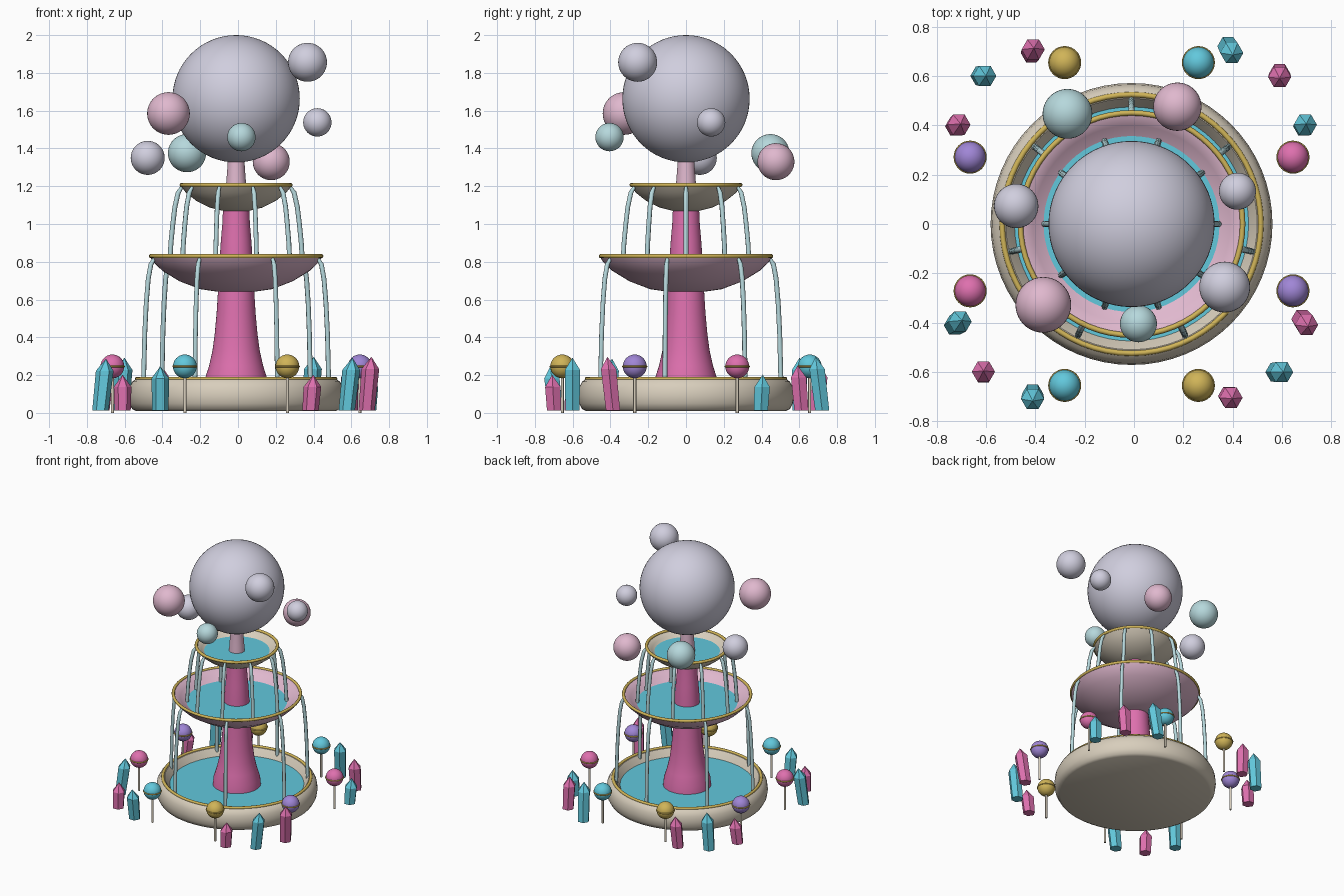
import bpy, bmesh, math
from mathutils import Matrix, Vector

cube = bpy.data.objects.get("Cube")
if cube:
    bpy.data.objects.remove(cube)

CENTER = Vector((-0.01, 0, 0))


def material(name, *rgb):
    linear = [(c / 255 / 12.92) if c < 11 else ((c / 255 + 0.055) / 1.055) ** 2.4 for c in rgb]
    mat = bpy.data.materials.new(name)
    mat.use_nodes = True
    mat.diffuse_color = (*linear, 1)
    mat.node_tree.nodes["Principled BSDF"].inputs["Base Color"].default_value = (*linear, 1)
    return mat


cream = material("cream_stone", 216, 206, 188)
blush = material("blush_pink", 224, 184, 206)
rose = material("hot_pink", 222, 112, 174)
aqua = material("aqua", 98, 200, 220)
gold = material("gold", 208, 180, 88)
mist = material("pale_water", 182, 216, 220)
pearl = material("pearl", 208, 206, 222)
violet = material("violet", 160, 134, 214)


def add_object(name, mesh, mat, loc=CENTER):
    obj = bpy.data.objects.new(name, mesh)
    bpy.context.collection.objects.link(obj)
    obj.location = loc
    if not mesh.materials:
        mesh.materials.append(mat)
    return obj


def finish(name, bm, mat, loc=CENTER, smooth=True):
    mesh = bpy.data.meshes.new(name)
    bm.to_mesh(mesh)
    bm.free()
    obj = add_object(name, mesh, mat, loc)
    if smooth:
        bpy.ops.object.select_all(action="DESELECT")
        obj.select_set(True)
        bpy.context.view_layer.objects.active = obj
        bpy.ops.object.shade_smooth_by_angle(angle=math.radians(40))
    return obj


def lathe(name, profile, mat, loc=CENTER, steps=64, closed=False):
    """Spin (radius, height) points around the vertical axis."""
    bm = bmesh.new()
    verts = [bm.verts.new((r, 0, z)) for r, z in profile]
    edges = [bm.edges.new(pair) for pair in zip(verts, verts[1:])]
    if closed:
        edges.append(bm.edges.new((verts[-1], verts[0])))
    bmesh.ops.spin(bm, geom=verts + edges, axis=(0, 0, 1), cent=(0, 0, 0),
                   angle=math.tau, steps=steps)
    bmesh.ops.remove_doubles(bm, verts=bm.verts, dist=0.0001)
    bmesh.ops.recalc_face_normals(bm, faces=bm.faces)
    return finish(name, bm, mat, loc)


def ring(name, radius, z, tube, mat, loc=CENTER, steps=64):
    turns = [math.tau * i / 10 for i in range(10)]
    section = [(radius + tube * math.cos(a), z + tube * math.sin(a)) for a in turns]
    return lathe(name, section, mat, loc, steps, closed=True)


def ball(name, loc, radius, mat, segments=40):
    bm = bmesh.new()
    bmesh.ops.create_uvsphere(bm, u_segments=segments, v_segments=segments // 2, radius=radius)
    return finish(name, bm, mat, Vector(loc))


def polar(radius, degrees, z=0.0):
    a = math.radians(degrees)
    return CENTER + Vector((radius * math.cos(a), radius * math.sin(a), z))


# Basin and bowls with their gold rims and water
lathe("basin", [(0, .01), (.53, .01), (.55, .02), (.566, .05), (.572, .09), (.566, .135),
                (.55, .165), (.53, .18), (.51, .178), (.49, .15), (.46, .1), (0, .09)], cream)
lathe("middle_bowl", [(0, .64), (.1, .642), (.19, .655), (.3, .697), (.39, .752), (.44, .8),
                      (.458, .83), (.44, .83), (.4, .8), (.345, .76), (.2, .7), (0, .69)], blush)
lathe("top_bowl", [(0, 1.065), (.07, 1.07), (.14, 1.087), (.21, 1.122), (.265, 1.165),
                   (.295, 1.205), (.28, 1.205), (.25, 1.18), (.21, 1.15), (0, 1.12)], cream)
for tier, rim_r, rim_z, water_r, water_z in (("basin", .525, .18, .475, .125),
                                             ("middle_bowl", .451, .83, .357, .77),
                                             ("top_bowl", .288, 1.207, .232, 1.168)):
    ring(tier + "_rim", rim_r, rim_z, .011, gold)
    lathe(tier + "_water", [(0, water_z - .01), (water_r - .01, water_z - .01),
                            (water_r, water_z), (0, water_z)], aqua)

# Central column
lathe("lower_column", [(0, .1), (.172, .1), (.165, .18), (.143, .25), (.125, .33), (.113, .42),
                       (.103, .53), (.095, .66), (0, .66)], rose)
lathe("upper_column", [(0, .7), (.092, .7), (.087, .82), (.08, .92), (.073, 1), (.069, 1.09),
                       (0, 1.09)], rose)
lathe("top_stem", [(0, 1.13), (.058, 1.13), (.053, 1.21), (.046, 1.3), (.044, 1.38), (0, 1.38)], blush)


# Falling water jets, one mesh per tier repeated around the axis
def jets(name, path, count, start):
    curve = bpy.data.curves.new(name + "_path", "CURVE")
    curve.dimensions = "3D"
    curve.bevel_depth = .013
    curve.bevel_resolution = 2
    curve.use_fill_caps = True
    spline = curve.splines.new("POLY")
    spline.points.add(len(path) - 1)
    for point, (r, z) in zip(spline.points, path):
        point.co = (r, 0, z, 1)
    spline.points[0].radius = .6
    helper = bpy.data.objects.new(name + "_path", curve)
    bpy.context.collection.objects.link(helper)
    bpy.context.view_layer.update()
    mesh = bpy.data.meshes.new_from_object(helper.evaluated_get(bpy.context.evaluated_depsgraph_get()))
    bpy.data.objects.remove(helper)
    mesh.materials.clear()
    for poly in mesh.polygons:
        poly.use_smooth = True
    for i in range(count):
        jet = add_object(f"{name}_{i + 1}", mesh, mist)
        jet.rotation_euler.z = math.radians(start) + math.tau * i / count


jets("upper_jet", [(.285, 1.2), (.307, 1.165), (.324, 1.09), (.335, 1), (.345, .9), (.353, .765)], 10, 0)
jets("lower_jet", [(.44, .825), (.463, .785), (.477, .71), (.488, .58), (.496, .42), (.503, .15)], 7, 90)

# Large globe and floating balls
ball("large_globe", CENTER + Vector((0, 0, 1.663)), .337, pearl, 64)
for i, (x, y, z, r, mat) in enumerate((
        (.368, -.256, 1.856, .103, pearl), (.42, .133, 1.538, .075, pearl),
        (-.368, -.328, 1.585, .113, blush), (-.478, .073, 1.35, .09, pearl),
        (-.27, .447, 1.375, .101, mist), (.176, .476, 1.33, .098, blush),
        (.018, -.405, 1.46, .075, mist))):
    ball(f"floating_ball_{i + 1}", (x, y, z), r, mat)

# Lollipop lamps around the basin
for i in range(8):
    spot = polar(.709, 22.5 + 45 * i)
    lathe(f"lamp_stick_{i + 1}", [(0, 0), (.008, 0), (.008, .2), (0, .2)], cream, spot, 12)
    ball(f"lamp_ball_{i + 1}", spot + Vector((0, 0, .246)), .063, (rose, aqua, gold, violet)[i % 4], 32)
    ring(f"lamp_band_{i + 1}", .062, .246, .005, gold, spot, 32)


# Leaning six-sided crystals in corner groups of three
def crystal(name, loc, height, lean, mat):
    bm = bmesh.new()
    shoulder = height - .065
    bmesh.ops.create_cone(bm, cap_ends=True, segments=6, radius1=.043, radius2=.047, depth=shoulder,
                          matrix=Matrix.Translation((0, 0, shoulder / 2)) @ Matrix.Rotation(math.pi / 6, 4, "Z"))
    top = max(bm.faces, key=lambda f: f.calc_center_median().z)
    tip = bmesh.ops.poke(bm, faces=[top])["verts"][0]
    tip.co.z = height
    for v in bm.verts:
        v.co.x += lean[0] * (v.co.z / height - .5)
        v.co.y += lean[1] * (v.co.z / height - .5)
    finish(name, bm, mat, loc, smooth=False)


heights = (.19, .24, .285, .24, .28, .19, .275, .19, .235, .19, .28, .285)
leans = ((.01, .01), (0, -.02), (.02, -.035), (.01, .02), (.02, 0), (.02, .01),
         (.03, .02), (0, .01), (0, -.03), (.015, -.01), (.03, 0), (.025, -.03))
for i in range(12):
    corner, side = divmod(i, 3)
    angle = 45 + 90 * corner + 15.3 * (side - 1)
    radius = .85 if side == 1 else .81
    crystal(f"crystal_{i + 1}", polar(radius, angle, .012), heights[i], leans[i], (aqua, rose)[i % 2])
